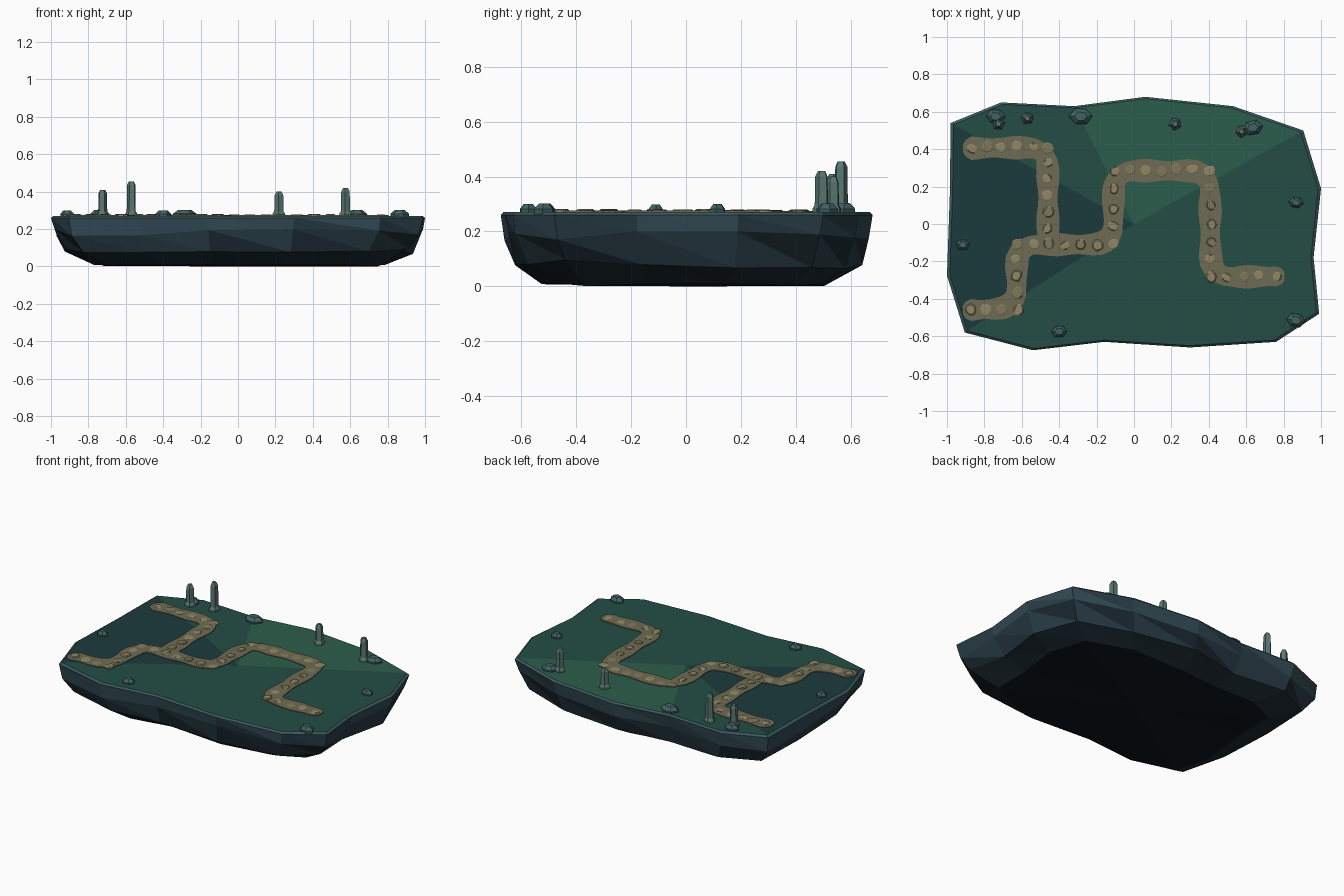
import bpy, bmesh, math, random
from mathutils import Vector

if "Cube" in bpy.data.objects:
    bpy.data.objects.remove(bpy.data.objects["Cube"])

random.seed(4)
TOP = 0.271


def mat(name, r, g, b):
    m = bpy.data.materials.new(name)
    m.diffuse_color = [(c / 255) ** 2.2 for c in (r, g, b)] + [1]
    m.use_nodes = True
    m.node_tree.nodes["Principled BSDF"].inputs["Base Color"].default_value = m.diffuse_color
    return m


GRASS = [mat("grass_mid", 40, 78, 71), mat("grass_light", 48, 94, 77), mat("grass_dark", 33, 61, 63)]
RIM = mat("rim", 62, 92, 94)
CLIFF = [mat("cliff_high", 54, 76, 86), mat("cliff_mid", 44, 62, 71), mat("cliff_low", 32, 44, 51)]
UNDER = mat("underside", 22, 29, 34)
DIRT = mat("dirt", 110, 106, 84)
STONE = [mat("paver_a", 142, 134, 102), mat("paver_b", 126, 119, 92)]
ROCK = mat("rock", 66, 98, 100)
PILLAR = mat("pillar", 90, 118, 112)


def finish(name, bm, mats):
    bmesh.ops.recalc_face_normals(bm, faces=bm.faces)
    me = bpy.data.meshes.new(name)
    bm.to_mesh(me)
    bm.free()
    for m in mats:
        me.materials.append(m)
    ob = bpy.data.objects.new(name, me)
    bpy.context.collection.objects.link(ob)
    return ob


def stack(bm, x, y, profile, n, spin=0.0, sx=1.0, sy=1.0, jit=0.0, idx=0):
    """Closed faceted solid from (radius, z) rings."""
    k = [1 + random.uniform(-jit, jit) for _ in range(n)]
    rings = []
    for r, z in profile:
        ring = []
        for i in range(n):
            a = math.tau * i / n
            u, v = r * k[i] * sx * math.cos(a), r * k[i] * sy * math.sin(a)
            ring.append(bm.verts.new((x + u * math.cos(spin) - v * math.sin(spin),
                                      y + u * math.sin(spin) + v * math.cos(spin), z)))
        rings.append(ring)
    faces = [bm.faces.new(rings[0][::-1]), bm.faces.new(rings[-1])]
    for a, b in zip(rings, rings[1:]):
        faces += [bm.faces.new((a[i], a[(i + 1) % n], b[(i + 1) % n], b[i])) for i in range(n)]
    for f in faces:
        f.material_index = idx


# Island: irregular outline, stacked into a rocky hull with a coloured grass fan
outline = [(-.98, .54), (-.71, .65), (-.32, .63), (.06, .68), (.53, .63), (.905, .5),
           (1, .19), (.96, -.18), (.99, -.48), (.76, -.63), (.3, -.66), (-.16, -.63),
           (-.54, -.675), (-.905, -.58), (-1, -.275), (-.985, .15)]
N = len(outline)
bm = bmesh.new()
rings = []
for s, z, js, jz in [(.985, TOP, 0, 0), (1, .26, 0, 0), (.983, .18, .008, .022),
                     (.93, .08, .015, .018), (.76, .006, .03, .006)]:
    ring = []
    for x, y in outline:
        t = s + random.uniform(-js, js)
        ring.append(bm.verts.new((x * t, y * t, z + random.uniform(-jz, jz))))
    rings.append(ring)
for level, (a, b) in enumerate(zip(rings, rings[1:])):
    for i in range(N):
        j = (i + 1) % N
        for tri in ((a[i], b[i], a[j]), (a[j], b[i], b[j])):
            f = bm.faces.new(tri)
            f.material_index = 3 if level == 0 else min(6, 3 + level + random.choice((0, 0, 1)))
centre, base = bm.verts.new((0, 0, TOP)), bm.verts.new((0, 0, 0))
for i in range(N):
    j = (i + 1) % N
    f = bm.faces.new((centre, rings[0][j], rings[0][i]))
    f.material_index = 1 if i in (2, 3, 4) else 2 if i >= 13 else 0
    bm.faces.new((base, rings[-1][i], rings[-1][j])).material_index = 7
finish("island", bm, GRASS + [RIM] + CLIFF + [UNDER])

# Paths: rounded dirt ribbons with square-cornered rows of paving stones
paths = [[(-.87, .405), (-.46, .41), (-.46, -.11)],
         [(-.87, -.46), (-.625, -.45), (-.63, -.11), (-.11, -.11), (-.11, .285),
          (.405, .285), (.41, -.285), (.76, -.28)]]


def rounded(pts, radius=.12):
    out = [pts[0]]
    for a, b, c in zip(pts, pts[1:], pts[2:]):
        p, q = b + (a - b).normalized() * radius, b + (c - b).normalized() * radius
        out += [p * (1 - t) ** 2 + b * 2 * t * (1 - t) + q * t * t for t in (0, .2, .4, .6, .8, 1)]
    return out + [pts[-1]]


def resample(pts, step):
    out = []
    for a, b in zip(pts, pts[1:]):
        n = max(1, round((b - a).length / step))
        out += [a.lerp(b, i / n) for i in range(n)]
    return out + [pts[-1]]


for k, path in enumerate(paths):
    pts = [Vector(p) for p in path]
    line = resample(rounded(pts), .035)
    # round the ends off
    d0, d1 = (line[0] - line[1]).normalized(), (line[-1] - line[-2]).normalized()
    line = [line[0] + d0 * .045, line[0] + d0 * .03] + line + [line[-1] + d1 * .03, line[-1] + d1 * .045]
    M = len(line)
    bm = bmesh.new()
    rows = []
    for i, p in enumerate(line):
        t = (line[min(i + 1, M - 1)] - line[max(i - 1, 0)]).normalized()
        side = Vector((-t.y, t.x))
        w = .057 + .006 * math.sin(i * .9 + k)
        w *= {0: .35, 1: .72}.get(min(i, M - 1 - i), 1)
        z = TOP + .004 + .0008 * k
        rows.append([bm.verts.new((*(p + side * e), h)) for e, h in
                     ((w, TOP - .004), (w, z), (-w, z), (-w, TOP - .004))])
    for a, b in zip(rows, rows[1:]):
        for c in range(3):
            bm.faces.new((a[c], a[c + 1], b[c + 1], b[c]))
    bm.faces.new(rows[0])
    bm.faces.new(rows[-1])
    finish(f"dirt_path_{k + 1}", bm, [DIRT])

    bm = bmesh.new()
    for p in resample(pts, .088):
        r, h = random.uniform(.027, .034), random.uniform(.007, .011)
        stack(bm, p.x + random.uniform(-.008, .008), p.y + random.uniform(-.008, .008),
              [(r, TOP - .002), (r, TOP + h * .6), (r * .8, TOP + h)], 8,
              random.uniform(0, 6), 1, random.uniform(.8, 1), .1, random.choice((0, 0, 1)))
    finish(f"paving_stones_{k + 1}", bm, STONE)

# Low boulders around the edge
for i, (x, y, r) in enumerate([(-.74, .575, .052), (-.285, .575, .06), (.635, .515, .052),
                               (.865, .115, .04), (.865, -.515, .05), (-.4, -.575, .043),
                               (-.915, -.11, .037)]):
    bm = bmesh.new()
    h = .02 + r * .2
    stack(bm, x, y, [(r * .95, TOP - .01), (r, TOP + h * .35), (r * .55, TOP + h)], 6,
          random.uniform(-.2, .2), 1, .78, .06)
    finish(f"boulder_{i + 1}", bm, [ROCK])

# Standing stone pillars: foot, shaft and chamfered tip
for i, (x, y, top) in enumerate([(-.725, .535, .41), (-.57, .565, .455),
                                 (.22, .535, .40), (.575, .495, .42)]):
    bm = bmesh.new()
    stack(bm, x, y, [(.035, TOP - .01), (.034, TOP + .012), (.026, TOP + .024),
                     (.024, top - .02), (.014, top)], 5, random.uniform(0, 1), jit=.04)
    finish(f"pillar_{i + 1}", bm, [PILLAR])
